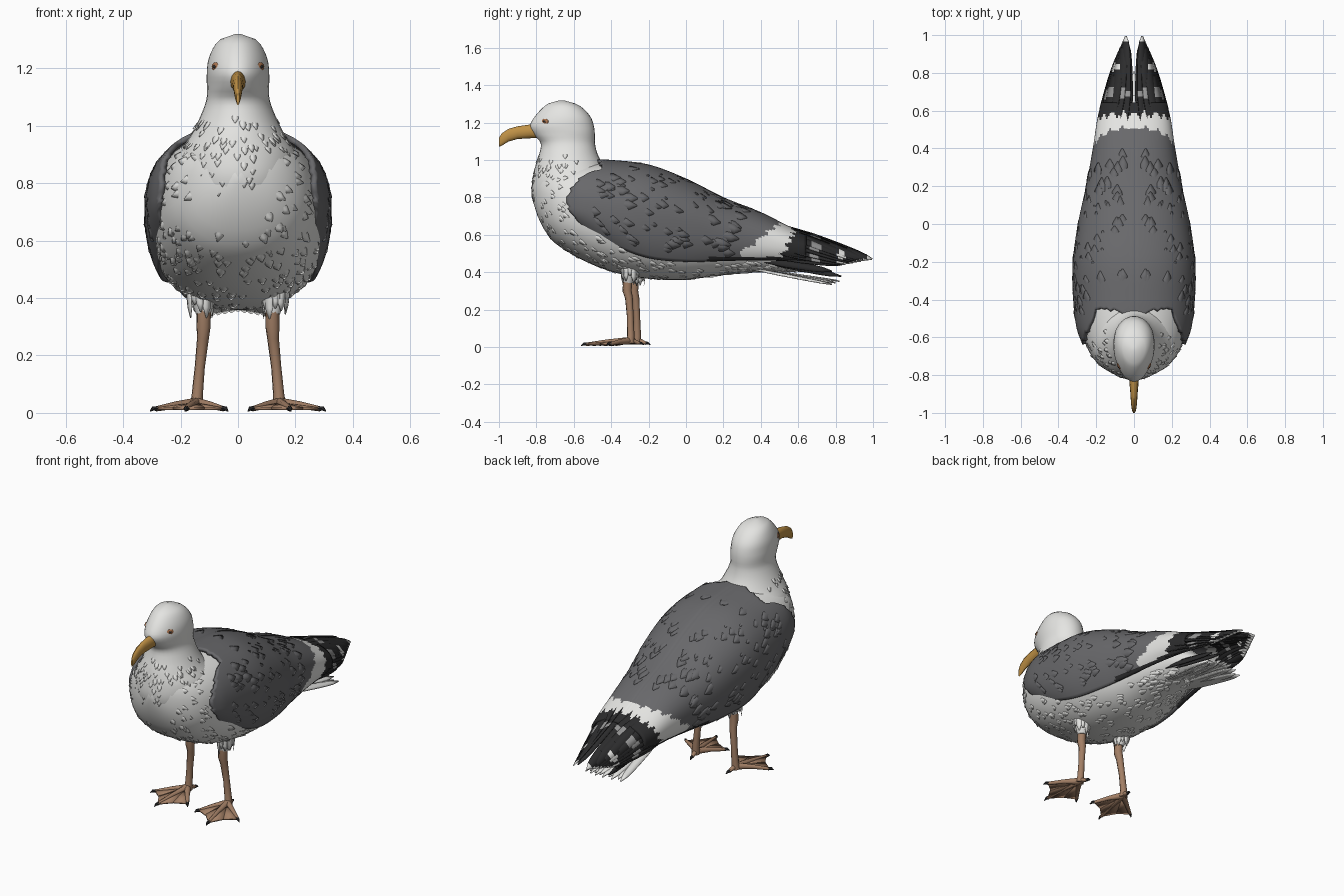
import bpy, bmesh, math, random
from mathutils import Vector as V

random.seed(4)
if "Cube" in bpy.data.objects:
    bpy.data.objects.remove(bpy.data.objects["Cube"])


def material(name, r, g, b):
    m = bpy.data.materials.new(name)
    m.use_nodes = True
    m.diffuse_color = (r, g, b, 1)
    m.node_tree.nodes["Principled BSDF"].inputs["Base Color"].default_value = (r, g, b, 1)
    return m


white = material("white plumage", .78, .78, .76)
slate = material("slate wing", .14, .14, .147)
black = material("black feather", .025, .025, .026)
pale = material("pale grey spot", .3, .3, .3)
tan = material("tan leg", .36, .21, .13)
amber = material("amber beak", .52, .28, .06)
orange = material("orange eye", .42, .18, .08)


def make(name, bm, mats, mirror=False, solid=0, closed=False, angle=50):
    if closed:
        bmesh.ops.recalc_face_normals(bm, faces=bm.faces)
    me = bpy.data.meshes.new(name)
    bm.to_mesh(me)
    bm.free()
    for m in mats:
        me.materials.append(m)
    me.shade_smooth()
    me.set_sharp_from_angle(angle=math.radians(angle))
    ob = bpy.data.objects.new(name, me)
    bpy.context.collection.objects.link(ob)
    if solid:
        mod = ob.modifiers.new("thickness", "SOLIDIFY")
        mod.thickness, mod.offset = solid, 0
    if mirror:
        ob.modifiers.new("mirror", "MIRROR")


def interp(table, t):
    """Smooth interpolation of table rows keyed by their first column."""
    t = min(max(t, table[0][0]), table[-1][0])
    i = max(k for k in range(len(table) - 1) if table[k][0] <= t)
    a, b = table[i], table[i + 1]
    p, q = table[max(i - 1, 0)], table[min(i + 2, len(table) - 1)]
    h = b[0] - a[0]
    f = (t - a[0]) / h
    out = []
    for c in range(1, len(a)):
        m0 = (b[c] - p[c]) / (b[0] - p[0]) * h
        m1 = (q[c] - a[c]) / (q[0] - a[0]) * h
        out.append((2*f**3 - 3*f*f + 1) * a[c] + (f**3 - 2*f*f + f) * m0
                   + (3*f*f - 2*f**3) * b[c] + (f**3 - f*f) * m1)
    return out


def power(v, e=.88):
    return math.copysign(abs(v) ** e, v)


def loft(bm, rings):
    rows = [[bm.verts.new(p) for p in r] for r in rings]
    n = len(rows[0])
    for a, b in zip(rows, rows[1:]):
        for j in range(n):
            bm.faces.new((a[j], a[(j + 1) % n], b[(j + 1) % n], b[j]))
    bm.faces.new(rows[0])
    bm.faces.new(rows[-1])


def angles(n):
    return [k * math.tau / n for k in range(n)]


def tube(bm, pts, radii, sides=8):
    pts, rings = [V(p) for p in pts], []
    for i, p in enumerate(pts):
        d = (pts[min(i + 1, len(pts) - 1)] - pts[max(i - 1, 0)]).normalized()
        u = d.cross(V((.31, .2, 0)) if abs(d.z) > .7 else V((0, 0, 1))).normalized()
        w = d.cross(u)
        rings.append([p + radii[i] * (u * math.cos(a) + w * math.sin(a)) for a in angles(sides)])
    loft(bm, rings)


def feather(bm, root, tip, side, width, normal, mat=lambda f, k: 0, n=4):
    rows = []
    for i in range(n + 1):
        f = i / n
        c = root.lerp(tip, f)
        w = width * min(1, .5 + 1.5 * f) * max(.12, math.sqrt(1 - f ** 5))
        rows.append([bm.verts.new(p) for p in (c - side * w, c + normal * w * .12, c + side * w)])
    for i in range(n):
        for k in (0, 1):
            fc = bm.faces.new((rows[i][k], rows[i][k + 1], rows[i + 1][k + 1], rows[i + 1][k]))
            fc.material_index = mat((i + .5) / n, k)


# Body sections along y: top, bottom, half width
BODY = [(-.825, .84, .8, .015), (-.79, .93, .69, .12), (-.73, .97, .585, .2), (-.65, .985, .52, .25),
        (-.5, .985, .44, .292), (-.35, .975, .39, .308), (-.2, .95, .365, .308), (0, .87, .36, .275),
        (.2, .76, .385, .215), (.4, .66, .4, .15), (.55, .53, .405, .095), (.68, .425, .395, .03)]
# Neck and head sections along z: front, back, half width
HEAD = [(.72, -.8, -.4, .19), (.82, -.825, -.38, .21), (.9, -.82, -.39, .205), (.97, -.805, -.44, .162),
        (1.03, -.785, -.472, .132), (1.09, -.777, -.487, .11), (1.13, -.81, -.487, .108),
        (1.18, -.835, -.492, .108), (1.23, -.81, -.51, .102), (1.28, -.765, -.555, .08),
        (1.305, -.73, -.6, .053), (1.318, -.68, -.65, .012)]
# Wing sections along y: top, widest height, lower edge, half width
WING = [(-.64, .99, .75, .7, .262), (-.55, .995, .74, .64, .294), (-.4, .99, .71, .555, .312),
        (-.2, .965, .69, .48, .314), (0, .89, .65, .46, .287), (.2, .79, .6, .465, .244),
        (.4, .71, .56, .47, .208), (.55, .635, .535, .465, .185), (.7, .57, .51, .46, .15)]
FRONT_EDGE = [(0, -.49), (.28, -.45), (.42, -.56), (.72, -.63), (1, -.53)]


def body_pt(y, a):
    top, bot, w = interp(BODY, y)
    return V((w * power(math.cos(a)), y, (top + bot) / 2 + (top - bot) / 2 * power(math.sin(a))))


def head_pt(z, a):
    f, b, w = interp(HEAD, z)
    egg = 1 + .14 * math.sin(a) * (z > 1.09) * min(1, (z - 1.09) / .06)
    return V((w * math.cos(a) * egg, (f + b) / 2 + (b - f) / 2 * math.sin(a), z))


def wing_pt(y, s, lift=0):
    top, zc, low, w = interp(WING, y)
    a = math.radians(90 - 125 * s)
    k = power(math.sin(a))
    z = zc + (top - zc) * k if k > 0 else zc + (zc - low) * k / power(math.sin(math.radians(35)))
    p = V((max(0, w * power(math.cos(a))), y, z))
    return p + (p - V((0, y, zc))).normalized() * lift


def tuft(bm, surf, u, a, du, centre, length, width):
    """A feather lying along a surface with only its tip standing clear."""
    p = surf(u, a)
    q = surf(u + du * length / (surf(u + du, a) - p).length, a)
    side = (surf(u, a + .02) - p).normalized()
    n = (q - p).cross(side).normalized()
    if n.dot(p - centre) < 0:
        n.negate()
    feather(bm, p - n * .007, q + n * random.uniform(.001, .005), side, width, n, n=3)


# Body, neck and head
bm = bmesh.new()
loft(bm, [[body_pt(-.825 + 1.505 * i / 48, a) for a in angles(40)] for i in range(49)])
make("body", bm, [white], closed=True)
bm = bmesh.new()
loft(bm, [[head_pt(.72 + .598 * i / 36, a) for a in angles(32)] for i in range(37)])
make("neck_and_head", bm, [white], closed=True)

# Breast, belly and neck feathers
bm = bmesh.new()
for i in range(800):
    y, a = random.uniform(-.79, .5), random.uniform(0, math.tau)
    p = body_pt(y, a)
    if y < -.62 or p.z < interp(WING, y)[2] - .02:
        tuft(bm, body_pt, y, a, .02, V((0, y, .65)), random.uniform(.05, .1), .016)
for i in range(90):
    z, a = random.uniform(.8, 1.06), random.uniform(math.pi * .9, math.pi * 2.1)
    tuft(bm, head_pt, z, a, -.02, V((0, -.6, z)), .05, .012)
make("body_feathers", bm, [white], solid=.002)

# Folded wings: slate, then a white band, then black
bm = bmesh.new()
rows = []
for j in range(37):
    start = interp(FRONT_EDGE, j / 36)[0] + random.uniform(-.01, .01)
    rows.append([bm.verts.new(wing_pt(start + (.64 - start) * i / 80, j / 36)) for i in range(81)])
for j, (a, b) in enumerate(zip(rows, rows[1:])):
    for i in range(80):
        fc = bm.faces.new((a[i], a[i + 1], b[i + 1], b[i]))
        c = fc.calc_center_median()
        y = c.y + .018 * math.sin(j * 1.1)
        if y > .58 - (.62 - c.z) * .5 or (c.z < .487 and y > .12):
            fc.material_index = 2
        elif y > .52 - (.67 - c.z) * 1.4:
            fc.material_index = 1
make("wings", bm, [slate, white, black], mirror=True, solid=.02)

# Overlapping wing coverts
bm = bmesh.new()
for i in range(90):
    s = random.uniform(.06, .95)
    y = random.uniform(interp(FRONT_EDGE, s)[0] + .04, .31 - .17 * s)
    tuft(bm, lambda u, t: wing_pt(u, t, .009), y, s, .02, V((0, y, interp(WING, y)[1])),
         random.uniform(.09, .14), .028)
make("wing_coverts", bm, [slate], mirror=True, solid=.002)

# Long black flight feathers with pale bars, white spots and white tips
bm = bmesh.new()
side, normal = V((.78, 0, -.62)), V((.62, 0, .78))
for k in range(9):
    f = k / 8
    root = wing_pt(.53 - .05 * f, .1 + .85 * f, -.004)
    tip = V((.043 + .062 * f, .995 - .16 * f, .47 - .03 * f))

    def marking(t, half):
        y = root.y + t * (tip.y - root.y)
        if t > .95 or (.81 < y < .85 and k in (2, 3, 4, 6)):
            return 1
        return 2 if .67 < y < .71 and k % 3 != 2 else 0
    feather(bm, root, tip, side, .036 - .01 * f, normal, marking, 16)
# Inner feathers closing the gap between the wings, and a lower one under each wing
feather(bm, V((.03, .5, .645)), V((.034, .97, .466)), V((1, 0, 0)), .026, V((0, .3, .95)), n=8)
feather(bm, V((.1, .36, .475)), V((.07, .83, .378)), V((.4, 0, -.92)), .02, V((.92, 0, .4)), n=8)
feather(bm, V((.12, .36, .475)), V((.085, .78, .405)), V((.4, 0, -.92)), .022, V((.92, 0, .4)), n=8)
make("flight_feathers", bm, [black, white, pale], mirror=True, solid=.005)

# White tail fan
bm = bmesh.new()
for k in range(11):
    x = (k - 5) / 5
    feather(bm, V((.06 * x, .32, .425)), V((.115 * x, .83 - .05 * abs(x) - .02 * (k % 2), .335 + .02 * (1 - abs(x)))),
            V((1, 0, -.3 * x)), .022, V((0, .2, 1)), n=8)
make("tail", bm, [white], solid=.006)

# Beak with a hooked tip
BEAK = [(-1, 1.094, .024, .005), (-.985, 1.109, .033, .011), (-.95, 1.132, .034, .016),
        (-.9, 1.146, .034, .019), (-.83, 1.153, .037, .025), (-.77, 1.155, .038, .03)]
bm = bmesh.new()
loft(bm, [[(w * math.cos(a), y, z + h * math.sin(a)) for a in angles(12)] for y, z, h, w in BEAK])
make("beak", bm, [amber], closed=True)

# Eyes set flush in the head
for name, mat, r, out in (("iris", orange, .02, -.003), ("pupil", black, .008, .001)):
    for s in (1, -1):
        p = head_pt(1.205, -.6)
        bpy.ops.mesh.primitive_uv_sphere_add(segments=16, ring_count=10, radius=r,
                                             location=(s * (p.x + out), p.y - out * .6, p.z))
        ob = bpy.context.object
        ob.name = ("left_" if s > 0 else "right_") + name
        ob.scale = (.35 if r > .01 else .6, 1.1, .75)
        ob.rotation_euler.z = -s * .6
        ob.data.materials.append(mat)
        ob.data.shade_smooth()

# Legs with webbed feet
for s, label, y0 in ((1, "left", -.31), (-1, "right", -.275)):
    def at(x, y, z):
        return V((s * x, y0 + y, z))
    bm = bmesh.new()
    tube(bm, [at(.125, .03, .5), at(.125, .01, .42), at(.12, 0, .345)], [.08, .05, .026], 12)
    make(label + "_thigh", bm, [white], closed=True)
    bm = bmesh.new()
    for a in angles(12):
        o = V((math.cos(a), math.sin(a), 0))
        feather(bm, at(.13, .01, .44) + o * .05, at(.13, .01, random.uniform(.325, .38)) + o * .04,
                V((-o.y, o.x, 0)), .016, o, n=3)
    make(label + "_thigh_feathers", bm, [white], solid=.002)
    bm = bmesh.new()
    tube(bm, [at(.118, 0, .4), at(.12, -.005, .3), at(.122, .005, .26), at(.133, .012, .16), at(.142, .015, .06),
              at(.145, .01, .02)], [.025, .025, .021, .018, .02, .024])
    heel = at(.145, .005, .033)
    tips = [at(.285, -.1, .014), at(.18, -.225, .014), at(.05, -.13, .014)]
    hind = at(.135, .06, .02)
    for t in tips + [hind]:
        tube(bm, [heel, heel.lerp(t, .5) + V((0, 0, .004)), t], [.02, .013, .009])
    make(label + "_leg", bm, [tan], closed=True)
    bm = bmesh.new()
    edge = [tips[0], heel.lerp((tips[0] + tips[1]) / 2, .92), tips[1],
            heel.lerp((tips[1] + tips[2]) / 2, .92), tips[2]]
    for a, b in zip(edge, edge[1:]):
        bm.faces.new([bm.verts.new(p) for p in (heel, a, b)])
    make(label + "_web", bm, [tan], solid=.01)
    bm = bmesh.new()
    for t in tips + [hind]:
        d = (t - heel).normalized()
        tube(bm, [t - d * .006, t + d * .012 + V((0, 0, .003)), t + V((d.x, d.y, 0)) * .026 - V((0, 0, .008))],
             [.01, .008, .002], 6)
    make(label + "_claws", bm, [black], closed=True)
